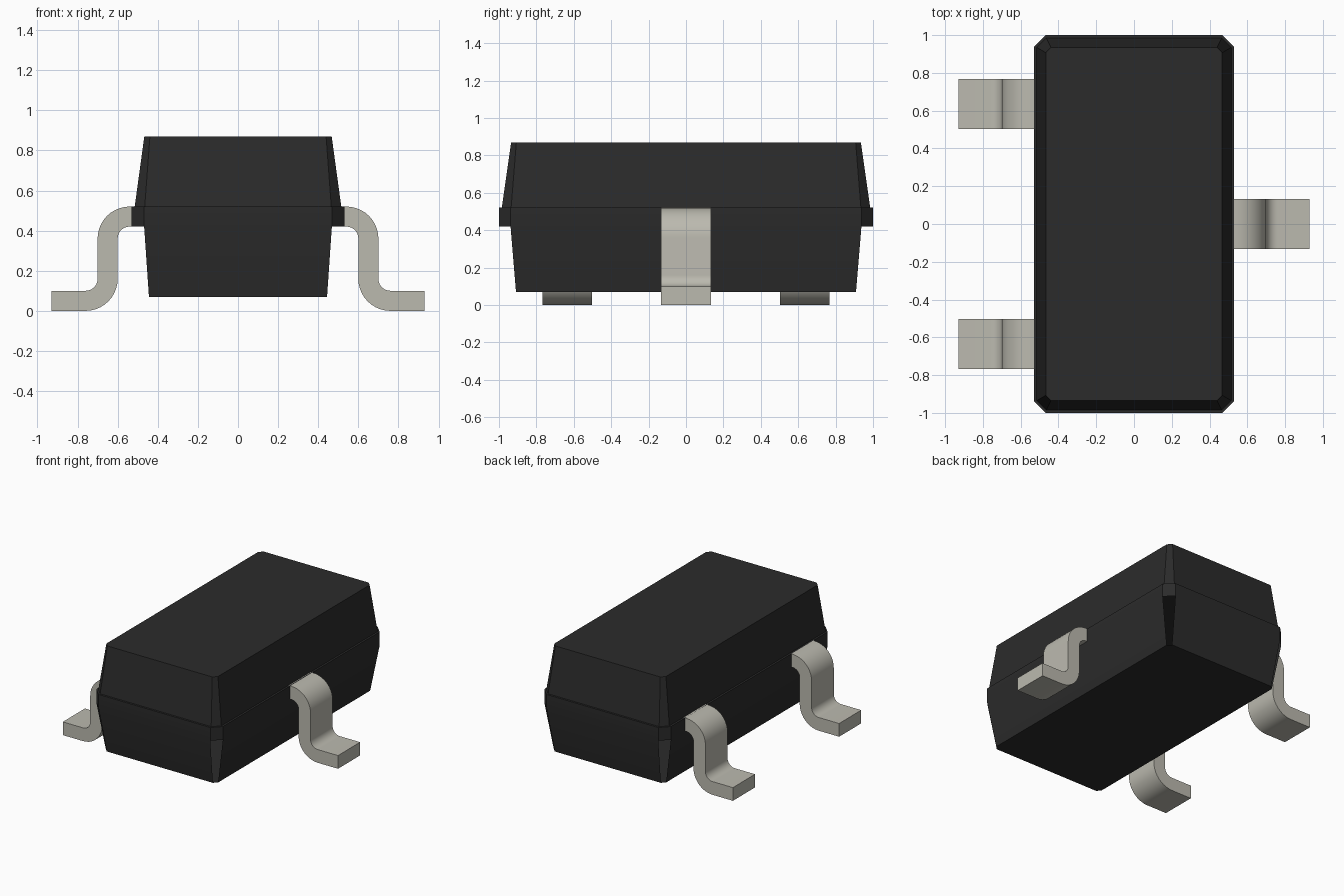
import bpy
import bmesh
from math import sin, cos, pi, radians

cube = bpy.data.objects.get("Cube")
if cube:
    bpy.data.objects.remove(cube, do_unlink=True)


def material(name, color, roughness):
    mat = bpy.data.materials.new(name)
    mat.use_nodes = True
    mat.diffuse_color = color
    bsdf = mat.node_tree.nodes["Principled BSDF"]
    bsdf.inputs["Base Color"].default_value = color
    bsdf.inputs["Roughness"].default_value = roughness
    return mat


black = material("black plastic", (0.024, 0.024, 0.024, 1), 0.6)
metal = material("tinned metal", (0.5, 0.49, 0.43, 1), 0.5)


def finish(name, bm, mat):
    mesh = bpy.data.meshes.new(name)
    bm.to_mesh(mesh)
    bm.free()
    mesh.materials.append(mat)
    obj = bpy.data.objects.new(name, mesh)
    bpy.context.collection.objects.link(obj)
    bpy.ops.object.select_all(action="DESELECT")
    obj.select_set(True)
    bpy.context.view_layer.objects.active = obj
    bpy.ops.object.shade_smooth_by_angle(angle=radians(30))
    return obj


def octagon(bm, hx, hy, cut, z):
    """Rectangle with cut corners; even edges are the corner cuts."""
    pts = [(hx, hy - cut), (hx - cut, hy), (cut - hx, hy), (-hx, hy - cut),
           (-hx, cut - hy), (cut - hx, -hy), (hx - cut, -hy), (hx, cut - hy)]
    return [bm.verts.new((x, y, z)) for x, y in pts]


def bridge(bm, low, high, corners=True):
    for i in range(8):
        if corners or i % 2:
            j = (i + 1) % 8
            bm.faces.new((low[i], low[j], high[j], high[i]))


# Body: tapered halves around a straight band, lower corners left open
bm = bmesh.new()
base = octagon(bm, 0.47, 0.935, 0.026, 0.07)
band_low = octagon(bm, 0.53, 1.0, 0.062, 0.42)
band_high = octagon(bm, 0.53, 1.0, 0.062, 0.52)
shoulder = octagon(bm, 0.515, 0.985, 0.05, 0.52)
top = octagon(bm, 0.467, 0.935, 0.028, 0.87)
bm.faces.new(base[::-1])
bridge(bm, base, band_low, corners=False)
bridge(bm, band_low, band_high)
bridge(bm, band_high, shoulder)
bridge(bm, shoulder, top)
bm.faces.new(top)
finish("body", bm, black)


# Leads: bent strip profile extruded across its width
def arc(cx, cz, r, start, end, steps=10):
    angles = [start + (end - start) * i / steps for i in range(steps + 1)]
    return [(cx + r * cos(a), cz + r * sin(a)) for a in angles]


def lead(name, side, y):
    inner, outer, width = 0.06, 0.16, 0.265
    outline = [(0.515, 0.52)]
    outline += arc(0.54, 0.36, outer, pi / 2, 0)
    outline += arc(0.76, 0.16, inner, pi, 1.5 * pi)
    outline += [(0.93, 0.10), (0.93, 0.0)]
    outline += arc(0.76, 0.16, outer, 1.5 * pi, pi)
    outline += arc(0.54, 0.36, inner, 0, pi / 2)
    outline += [(0.515, 0.42)]
    bm = bmesh.new()
    face = bm.faces.new([bm.verts.new((side * x, y - width / 2, z))
                         for x, z in outline])
    grown = bmesh.ops.extrude_face_region(bm, geom=[face])["geom"]
    bmesh.ops.translate(bm, vec=(0, width, 0),
                        verts=[v for v in grown if isinstance(v, bmesh.types.BMVert)])
    bmesh.ops.recalc_face_normals(bm, faces=bm.faces)
    finish(name, bm, metal)


lead("left_lead", 1, 0)
lead("right_front_lead", -1, -0.635)
lead("right_back_lead", -1, 0.635)
